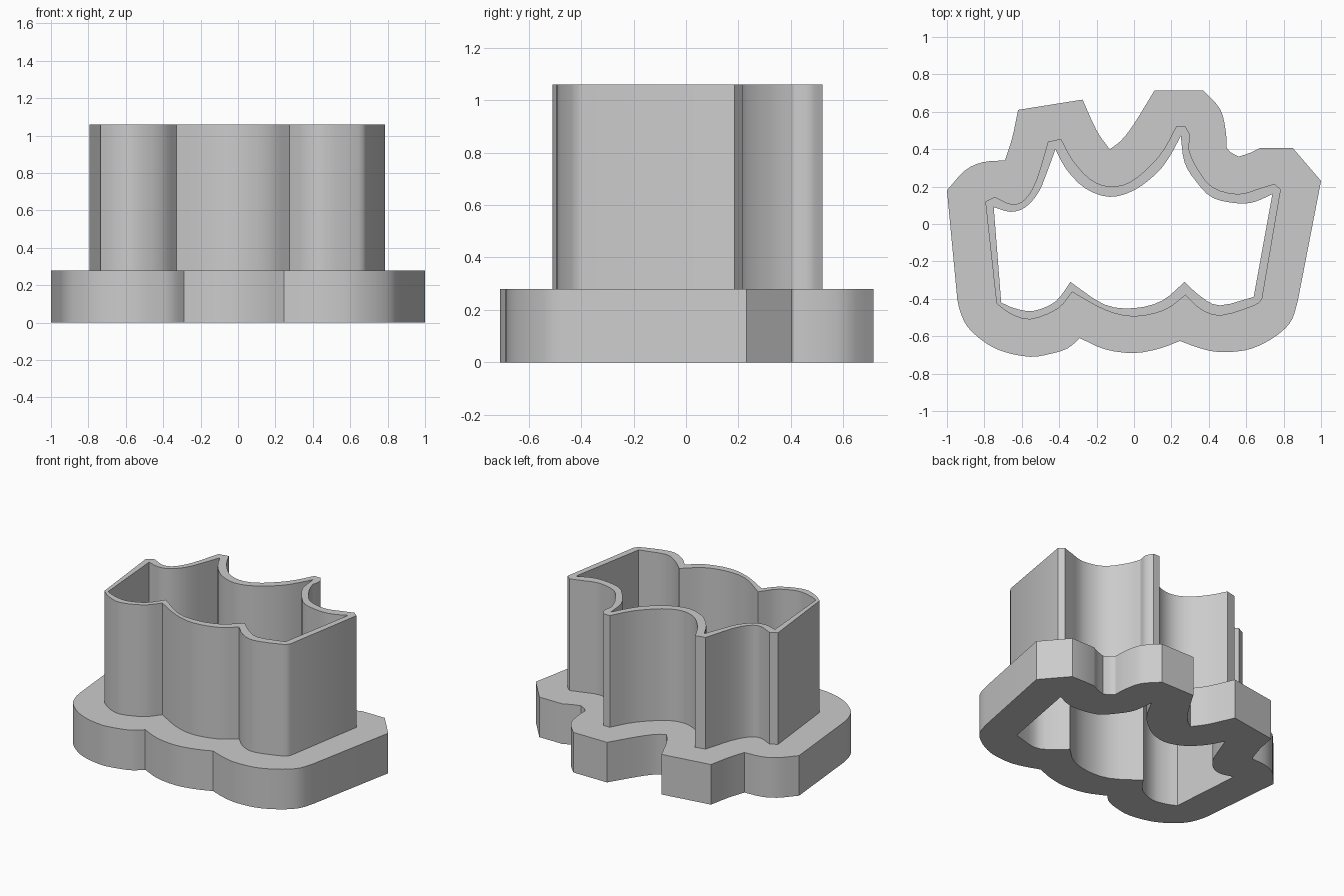
import bpy
import bmesh
import math
from mathutils import Vector

default_cube = bpy.data.objects.get("Cube")
if default_cube:
    bpy.data.objects.remove(default_cube, do_unlink=True)

# Single plain grey plastic
grey = bpy.data.materials.new("light grey plastic")
grey.use_nodes = True
grey.diffuse_color = (.6, .6, .6, 1)
grey.node_tree.nodes["Principled BSDF"].inputs["Base Color"].default_value = grey.diffuse_color

STEPS = 3        # samples between neighbouring points of a curved run
FLANGE_TOP = .28
WALL_TOP = 1.06


def smooth_run(points):
    """Sample a Catmull-Rom curve through the points, leaving out the last one."""
    pts = [Vector(p) for p in points]
    if len(pts) == 2:
        return pts[:1]
    pts = [2 * pts[0] - pts[1]] + pts + [2 * pts[-1] - pts[-2]]
    samples = []
    for a, b, c, d in zip(pts, pts[1:], pts[2:], pts[3:]):
        for step in range(STEPS):
            t = step / STEPS
            samples.append(b + ((c - a) * t + (2 * a - 5 * b + 4 * c - d) * t ** 2
                                + (3 * b - a - 3 * c + d) * t ** 3) / 2)
    return samples


def closed_outline(runs):
    """Join runs into a loop; each run ends at the sharp corner starting the next."""
    loop = []
    for run, following in zip(runs, runs[1:] + runs[:1]):
        loop += smooth_run(run + following[:1])
    return loop


def extruded_ring(name, outer, inner, bottom, top, open_bottom=False):
    """Fill the band between two outlines and extrude it upwards."""
    curve = bpy.data.curves.new(name + " profile", "CURVE")
    curve.dimensions = "2D"
    curve.fill_mode = "BOTH"
    curve.extrude = (top - bottom) / 2
    for outline in (outer, inner):
        spline = curve.splines.new("POLY")
        spline.points.add(len(outline) - 1)
        for point, co in zip(spline.points, outline):
            point.co = (co.x, co.y, 0, 1)
        spline.use_cyclic_u = True
    helper = bpy.data.objects.new(name + " helper", curve)
    bpy.context.collection.objects.link(helper)
    depsgraph = bpy.context.evaluated_depsgraph_get()
    mesh = bpy.data.meshes.new_from_object(helper.evaluated_get(depsgraph))
    bpy.data.objects.remove(helper, do_unlink=True)
    bpy.data.curves.remove(curve)

    # Weld caps to sides and lift into place
    bm = bmesh.new()
    bm.from_mesh(mesh)
    bmesh.ops.remove_doubles(bm, verts=bm.verts, dist=.0001)
    bmesh.ops.recalc_face_normals(bm, faces=bm.faces)
    bmesh.ops.translate(bm, verts=bm.verts, vec=(0, 0, (top + bottom) / 2))
    if open_bottom:
        hidden = [f for f in bm.faces if f.normal.z < -.9]
        bmesh.ops.delete(bm, geom=hidden, context="FACES")
    bm.to_mesh(mesh)
    bm.free()
    mesh.materials.clear()
    mesh.materials.append(grey)
    obj = bpy.data.objects.new(name, mesh)
    bpy.context.collection.objects.link(obj)
    bpy.ops.object.select_all(action="DESELECT")
    obj.select_set(True)
    bpy.context.view_layer.objects.active = obj
    bpy.ops.object.shade_smooth_by_angle(angle=math.radians(30))
    return obj


# Opening through the whole cutter
opening = closed_outline([
    [(-.75, .09), (-.66, .065), (-.58, .09), (-.51, .17), (-.46, .29)],
    [(-.42, .4), (-.36, .29), (-.26, .19), (-.13, .145), (0, .18), (.12, .27), (.19, .36)],
    [(.25, .47), (.27, .33), (.33, .23), (.42, .14), (.56, .11), (.65, .12)],
    [(.74, .16)],
    [(.64, -.39), (.46, -.435), (.36, -.39)],
    [(.27, -.31), (.15, -.41), (0, -.45), (-.16, -.43)],
    [(-.34, -.31), (-.42, -.415), (-.54, -.465), (-.64, -.45)],
    [(-.71, -.42)],
])

# Outside of the tall cutting wall
wall_outline = closed_outline([
    [(-.795, .12)],
    [(-.745, .145), (-.65, .105), (-.58, .135), (-.52, .24)],
    [(-.46, .44)],
    [(-.39, .455), (-.33, .345), (-.235, .24), (-.13, .2), (-.02, .225), (.085, .31), (.16, .4)],
    [(.225, .52)],
    [(.275, .52), (.3, .47)],
    [(.29, .41), (.325, .32), (.415, .2), (.555, .16), (.67, .19)],
    [(.75, .215)],
    [(.785, .185)],
    [(.685, -.4), (.645, -.435), (.465, -.49), (.355, -.455)],
    [(.275, -.38), (.165, -.46), (0, -.495), (-.155, -.46)],
    [(-.33, -.364), (-.41, -.455), (-.555, -.51), (-.66, -.48)],
    [(-.735, -.425)],
])

# Outside of the wide gripping flange
flange_outline = closed_outline([
    [(-1, .18), (-.905, .285), (-.81, .33)],
    [(-.69, .34), (-.65, .465)],
    [(-.62, .61)],
    [(-.275, .665), (-.2, .5)],
    [(-.13, .4), (-.07, .445), (0, .535)],
    [(.11, .715)],
    [(.37, .715), (.46, .615), (.49, .5)],
    [(.495, .41), (.515, .385)],
    [(.56, .36), (.62, .38)],
    [(.67, .405)],
    [(.85, .405)],
    [(1, .23)],
    [(.875, -.415), (.845, -.51), (.79, -.575), (.7, -.635), (.595, -.675), (.46, -.685), (.355, -.665)],
    [(.245, -.625), (.14, -.665), (0, -.69), (-.155, -.67)],
    [(-.29, -.61), (-.355, -.665), (-.45, -.695), (-.555, -.71), (-.69, -.685),
     (-.795, -.635), (-.89, -.55), (-.93, -.465)],
    [(-.945, -.4)],
])

extruded_ring("flange", flange_outline, opening, 0, FLANGE_TOP)
extruded_ring("cutting_wall", wall_outline, opening, FLANGE_TOP, WALL_TOP, open_bottom=True)
